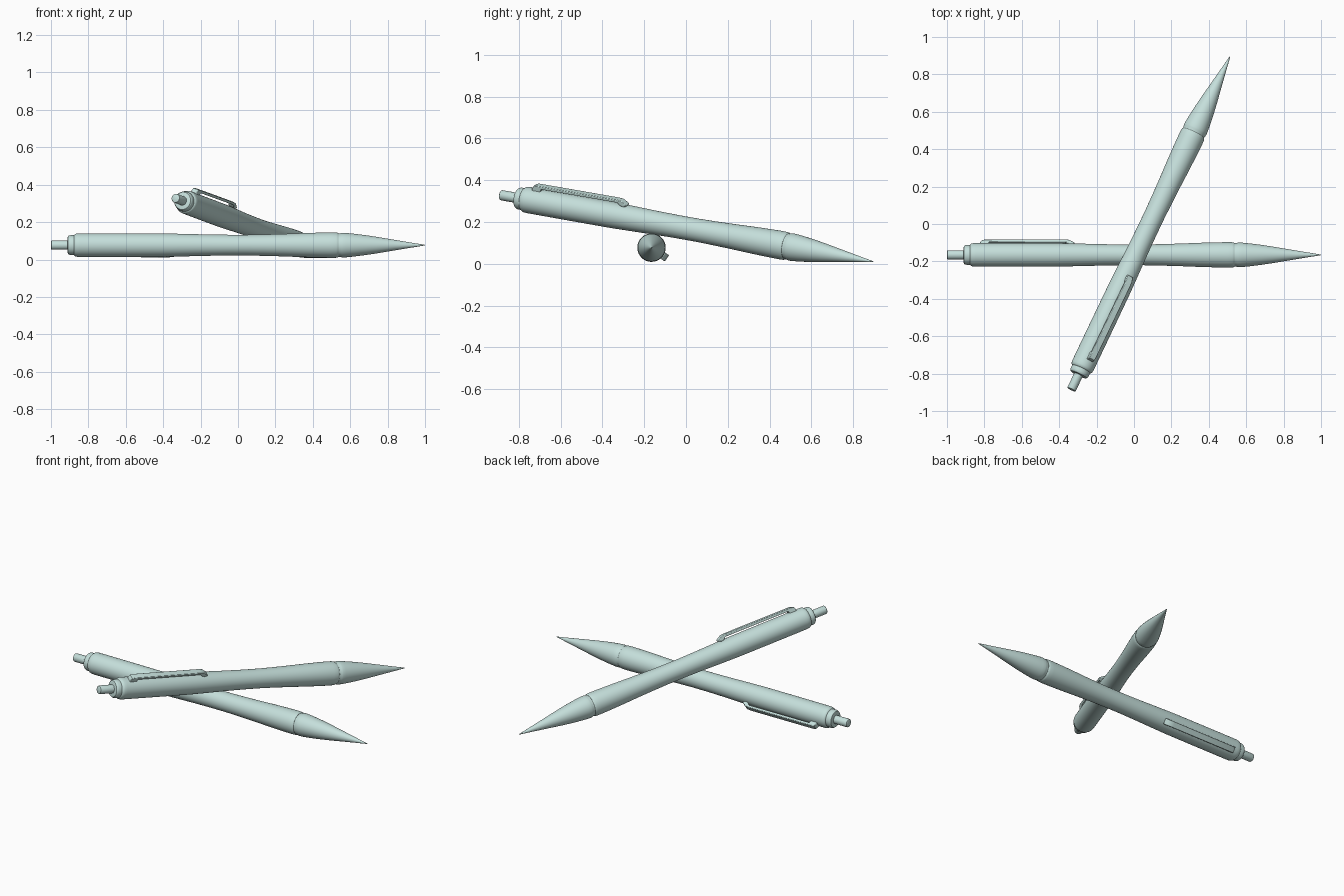
import bpy, bmesh, math
from mathutils import Vector, Matrix

if "Cube" in bpy.data.objects:
    bpy.data.objects.remove(bpy.data.objects["Cube"])

mat = bpy.data.materials.new("pale_teal")
mat.diffuse_color = (0.56, 0.74, 0.71, 1)
mat.use_nodes = True
mat.node_tree.nodes["Principled BSDF"].inputs["Base Color"].default_value = mat.diffuse_color
SIDES = 48


def finish(name, bm, mtx, angle):
    bmesh.ops.recalc_face_normals(bm, faces=bm.faces)
    me = bpy.data.meshes.new(name)
    bm.to_mesh(me)
    bm.free()
    me.materials.append(mat)
    ob = bpy.data.objects.new(name, me)
    bpy.context.collection.objects.link(ob)
    ob.matrix_world = mtx
    bpy.ops.object.select_all(action='DESELECT')
    ob.select_set(True)
    bpy.context.view_layer.objects.active = ob
    bpy.ops.object.shade_smooth_by_angle(angle=math.radians(angle))
    return ob


def lathe(name, profile, mtx):
    """Revolve (x, radius) points around the local x axis and cap both ends."""
    bm = bmesh.new()
    rings = []
    for x, r in profile:
        rings.append([bm.verts.new((x, r * math.cos(a), r * math.sin(a)))
                      for a in (2 * math.pi * i / SIDES for i in range(SIDES))])
    for a, b in zip(rings, rings[1:]):
        for i in range(SIDES):
            j = (i + 1) % SIDES
            bm.faces.new((a[i], a[j], b[j], b[i]))
    bm.faces.new(rings[0])
    bm.faces.new(rings[-1])
    return finish(name, bm, mtx, 35)


def clip(name, mtx):
    """Side outline of the clip extruded across its width."""
    outline = [(-.825, .045), (-.823, .072), (-.815, .084), (-.80, .088), (-.60, .089),
               (-.37, .090), (-.345, .087), (-.332, .078), (-.318, .070), (-.318, .063),
               (-.335, .058), (-.352, .062), (-.366, .075), (-.775, .073), (-.785, .045)]
    w = .018
    bm = bmesh.new()
    face = bm.faces.new([bm.verts.new((x, -w, h)) for x, h in outline])
    ext = bmesh.ops.extrude_face_region(bm, geom=[face])
    bmesh.ops.translate(bm, vec=(0, 2 * w, 0),
                        verts=[v for v in ext["geom"] if isinstance(v, bmesh.types.BMVert)])
    ob = finish(name, bm, mtx, 40)
    bev = ob.modifiers.new("soft_edges", 'BEVEL')
    bev.width = .003
    bev.segments = 2
    bev.limit_method = 'ANGLE'
    bev.angle_limit = math.radians(60)


def pen(prefix, tail, tip, roll):
    """Pen from tail to tip; roll turns the clip away from straight up."""
    tail, tip = Vector(tail), Vector(tip)
    d = (tip - tail).normalized()
    h = d.cross(Vector((0, 0, 1))).normalized()
    u = h.cross(d) * math.cos(roll) + h * math.sin(roll)
    s = u.cross(d)
    mtx = Matrix((d, s, u)).transposed().to_4x4()
    mtx.translation = (tail + tip) / 2

    # push button
    lathe(prefix + "_button", [(-1, .020), (-.998, .023), (-.994, .0245), (-.90, .0245)], mtx)
    # rounded end collar
    lathe(prefix + "_collar", [(-.911, .040), (-.909, .047), (-.904, .051), (-.896, .053),
                               (-.880, .053), (-.86, .053)], mtx)
    # barrel with a slim waist
    barrel = [(-.878, .050), (-.876, .055), (-.870, .060), (-.860, .0625), (-.845, .063),
              (-.60, .063), (-.40, .0625), (-.28, .060), (-.16, .057), (-.05, .0555),
              (.05, .0555), (.15, .0575), (.25, .0605), (.35, .0645), (.44, .067),
              (.50, .068), (.525, .0675), (.533, .066), (.538, .063)]
    lathe(prefix + "_barrel", barrel, mtx)
    # joint ring and pointed nose
    nose = [(.53, .062), (.545, .0625), (.553, .065), (.562, .066), (.58, .065), (.62, .061),
            (.68, .0535), (.74, .0445), (.80, .0345), (.86, .0245), (.92, .0145),
            (.97, .0065), (.992, .003), (1, .0012)]
    lathe(prefix + "_nose", nose, mtx)
    # pocket clip
    clip(prefix + "_clip", mtx)


pen("lower_pen", (-1, -.165, .077), (1, -.165, .077), math.radians(-125))
pen("upper_pen", (-.334, -.884, .328), (.513, .895, .010), math.radians(20))
